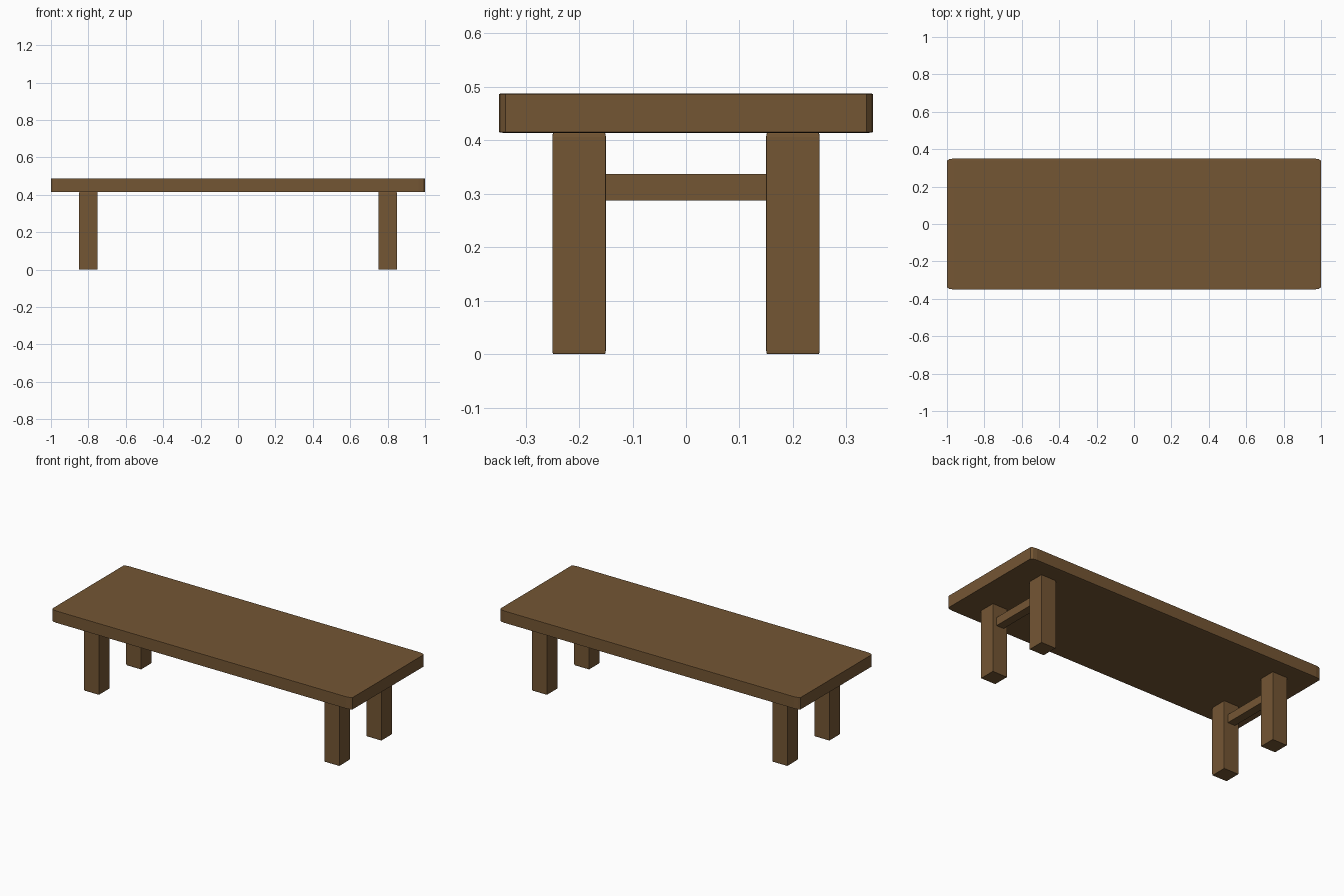
import bpy
import bmesh
from mathutils import Matrix

if "Cube" in bpy.data.objects:
    bpy.data.objects.remove(bpy.data.objects["Cube"])

# Single wood colour
wood = bpy.data.materials.new("brown wood")
wood.diffuse_color = (0.175, 0.093, 0.034, 1.0)
wood.use_nodes = True
wood.node_tree.nodes["Principled BSDF"].inputs["Base Color"].default_value = wood.diffuse_color


def beam(name, centre, size, bevel=0.018):
    """Unit cube with softened edges, stretched to size so the rounding follows the proportions."""
    bm = bmesh.new()
    bmesh.ops.create_cube(bm, size=1.0)
    bmesh.ops.bevel(bm, geom=bm.edges[:], offset=bevel, offset_type='OFFSET',
                    segments=2, profile=0.5, affect='EDGES')
    bmesh.ops.transform(bm, matrix=Matrix.Diagonal((*size, 1.0)), verts=bm.verts)
    bmesh.ops.recalc_face_normals(bm, faces=bm.faces[:])
    mesh = bpy.data.meshes.new(name)
    bm.to_mesh(mesh)
    bm.free()
    mesh.materials.append(wood)
    obj = bpy.data.objects.new(name, mesh)
    obj.location = centre
    bpy.context.collection.objects.link(obj)
    return obj


# Table top
beam("table_top", (0, 0, 0.451), (2.0, 0.7, 0.074))

for x, side in ((-0.8, "left"), (0.8, "right")):
    # Square legs
    for y, end in ((-0.2, "front"), (0.2, "back")):
        beam(f"{end}_{side}_leg", (x, y, 0.207), (0.1, 0.1, 0.414))
    # Cross rail joining each pair of legs
    beam(f"{side}_cross_rail", (x, 0, 0.3125), (0.05, 0.4, 0.05))
